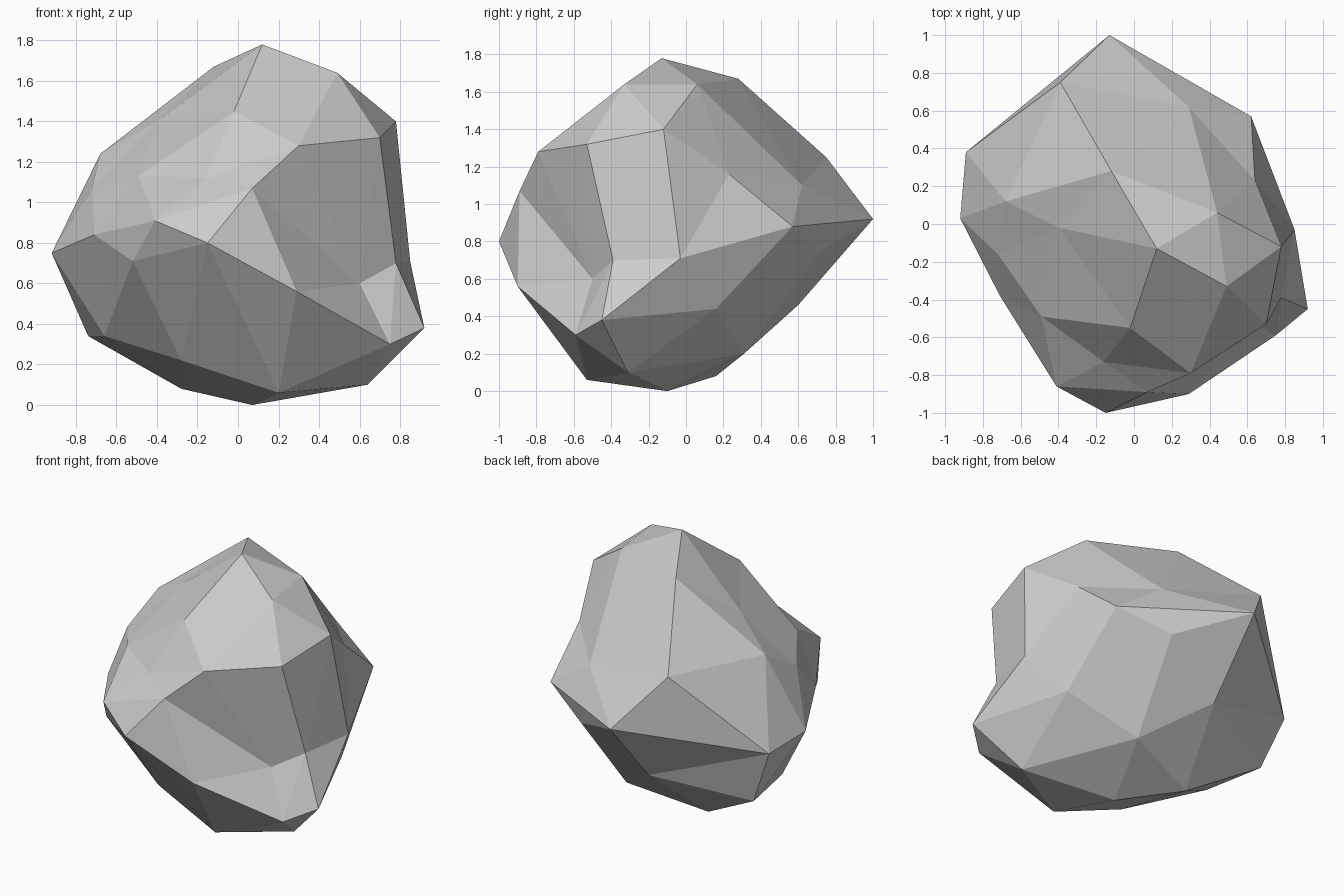
import bpy
import bmesh
from mathutils import Vector

# Remove the default cube
default_cube = bpy.data.objects.get("Cube")
if default_cube:
    bpy.data.objects.remove(default_cube, do_unlink=True)

# Stone colour
stone = bpy.data.materials.new("stone_grey")
stone.use_nodes = True
grey = (0.6, 0.6, 0.6, 1)
stone.diffuse_color = grey
stone.node_tree.nodes["Principled BSDF"].inputs["Base Color"].default_value = grey

# Rings of corners, counter-clockwise from the model's left, bottom to top
foot_point = (.07, -.1, 0)
foot_ring = [(.64, -.31, .1), (.23, .31, .2), (-.28, .16, .08),
             (-.28, -.45, .22), (.2, -.53, .06)]
lower_ring = [(.92, -.45, .38), (.67, .16, .44), (.29, .71, .74),
              (-.14, .6, .46), (-.74, .33, .34), (-.66, -.09, .34),
              (-.52, -.67, .71), (-.15, -1, .8), (.29, -.9, .56),
              (.75, -.59, .3)]
middle_ring = [(.85, -.03, .71), (.62, .57, .88), (-.13, 1, .92),
               (-.89, .38, .72), (-.92, .03, .75), (-.71, -.38, .84),
               (-.41, -.86, .91), (.07, -.89, 1.07), (.6, -.5, .6),
               (.78, -.39, .7)]
upper_ring = [(.78, -.12, 1.4), (.64, .23, 1.16), (.29, .62, 1.1),
              (-.39, .75, 1.25), (-.68, .12, 1.24), (-.72, -.16, 1.07),
              (-.49, -.49, 1.13), (-.16, -.73, 1.12), (.3, -.79, 1.28),
              (.7, -.53, 1.32)]
crown_ring = [(.44, .06, 1.64), (-.12, .28, 1.67), (-.4, -.02, 1.4),
              (-.02, -.55, 1.45), (.49, -.33, 1.64)]
crown_point = (.12, -.13, 1.78)

bm = bmesh.new()


def add_ring(points):
    return [bm.verts.new(Vector(point)) for point in points]


def add_cap(tip, small, large, shift):
    """Fan from the tip to a small ring, then join a ring twice its size."""
    count = len(small)
    for i in range(count):
        here, following = small[i], small[(i + 1) % count]
        below = [large[(2 * i + shift + step) % len(large)] for step in range(3)]
        bm.faces.new((tip, here, following))
        bm.faces.new((here, below[0], below[1]))
        bm.faces.new((here, below[1], following))
        bm.faces.new((following, below[1], below[2]))


def add_band(outer, waist):
    """Zigzag triangles between two equal rings, offset by half a step."""
    count = len(outer)
    for i in range(count):
        j = (i + 1) % count
        bm.faces.new((outer[i], outer[j], waist[i]))
        bm.faces.new((waist[i], waist[j], outer[j]))


foot, lower, middle, upper, crown = [
    add_ring(ring) for ring in
    (foot_ring, lower_ring, middle_ring, upper_ring, crown_ring)]
foot_tip, crown_tip = add_ring([foot_point, crown_point])

# Underside, sides and crown of the rock
add_cap(foot_tip, foot, lower, shift=0)
add_band(lower, middle)
add_band(upper, middle)
add_cap(crown_tip, crown, upper, shift=1)
bmesh.ops.recalc_face_normals(bm, faces=bm.faces[:])

# Rock with flat faces
mesh = bpy.data.meshes.new("rock")
bm.to_mesh(mesh)
bm.free()
mesh.materials.append(stone)
rock = bpy.data.objects.new("rock", mesh)
bpy.context.collection.objects.link(rock)
